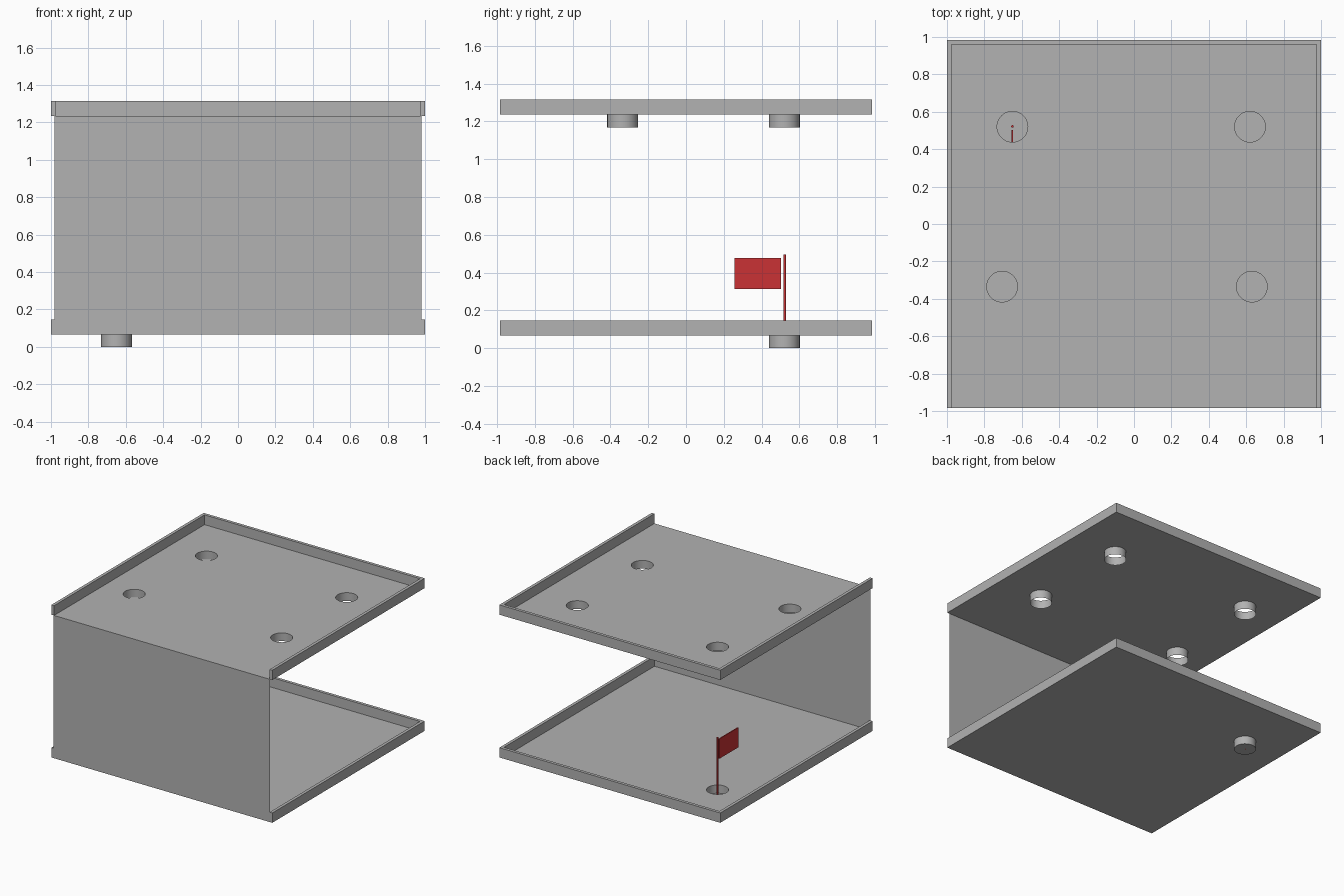
import bpy, bmesh, math
from mathutils import Vector

if "Cube" in bpy.data.objects:
    bpy.data.objects.remove(bpy.data.objects["Cube"])

W, D, T = 1.0, 0.985, 0.025      # half width, half depth, rim thickness
RIM_H, CUP_R, CUP_H, SEG = 0.08, 0.082, 0.067, 48
LOW_Z, HIGH_Z = 0.067, 1.235
FLAG_HOLE = (-0.65, 0.52)


def material(name, rgb):
    m = bpy.data.materials.new(name)
    m.diffuse_color = (*rgb, 1)
    m.use_nodes = True
    m.node_tree.nodes["Principled BSDF"].inputs["Base Color"].default_value = m.diffuse_color
    return m


grey = material("grey board", (0.445, 0.445, 0.445))
red = material("flag red", (0.59, 0.032, 0.035))


def finish(name, bm, mat, smooth=False):
    me = bpy.data.meshes.new(name)
    bm.to_mesh(me)
    bm.free()
    me.materials.append(mat)
    ob = bpy.data.objects.new(name, me)
    bpy.context.collection.objects.link(ob)
    if smooth:
        bpy.ops.object.select_all(action='DESELECT')
        ob.select_set(True)
        bpy.context.view_layer.objects.active = ob
        bpy.ops.object.shade_smooth_by_angle()
    return ob


def loop(bm, points):
    vs = [bm.verts.new(p) for p in points]
    return vs, [bm.edges.new((vs[i - 1], vs[i])) for i in range(len(vs))]


def circle(cx, cy, z):
    return [(cx + CUP_R * math.cos(a), cy + CUP_R * math.sin(a), z)
            for a in (2 * math.pi * i / SEG for i in range(SEG))]


def floor(name, z, holes):
    # thin board with round holes
    bm = bmesh.new()
    x, yb = W - T, D - T
    edges = loop(bm, [(-x, -D, z), (x, -D, z), (x, yb, z), (-x, yb, z)])[1]
    for h in holes:
        edges += loop(bm, circle(*h, z))[1]
    bmesh.ops.triangle_fill(bm, use_beauty=True, edges=edges, normal=(0, 0, 1))
    for f in bm.faces:
        f.normal_update()
        if f.normal.z < 0:
            f.normal_flip()
    finish(name, bm, grey)


def rim(name, z):
    # raised border on the left, back and right
    x, yb = W - T, D - T
    pts = [(-W, -D), (-x, -D), (-x, yb), (x, yb), (x, -D), (W, -D), (W, D), (-W, D)]
    bm = bmesh.new()
    f = bm.faces.new([bm.verts.new((*p, z)) for p in pts])
    ext = bmesh.ops.extrude_face_region(bm, geom=[f], use_keep_orig=True)
    bmesh.ops.translate(bm, vec=(0, 0, RIM_H),
                        verts=[v for v in ext["geom"] if isinstance(v, bmesh.types.BMVert)])
    bmesh.ops.recalc_face_normals(bm, faces=bm.faces)
    finish(name, bm, grey)


def cup(name, pos, z, bottom):
    # tube below a hole, closed only where the ball ends up
    bm = bmesh.new()
    top = [bm.verts.new(p) for p in circle(*pos, z)]
    low = [bm.verts.new(p) for p in circle(*pos, z - CUP_H)]
    for i in range(SEG):
        bm.faces.new((top[i - 1], low[i - 1], low[i], top[i]))
    if bottom:
        bm.faces.new(low[::-1])
    finish(name, bm, grey, True)


# lower and upper boards
upper_holes = [FLAG_HOLE, (0.62, 0.52), (-0.705, -0.335), (0.63, -0.335)]
for level, z, holes in (("lower", LOW_Z, [FLAG_HOLE]), ("upper", HIGH_Z, upper_holes)):
    floor(level + "_floor", z, holes)
    rim(level + "_rim", z)
    for i, h in enumerate(holes):
        cup(f"{level}_cup_{i + 1}", h, z, level == "lower")

# front wall joining the boards
bm = bmesh.new()
x = 0.98
bm.faces.new([bm.verts.new(p) for p in ((-x, -D, LOW_Z), (x, -D, LOW_Z),
                                        (x, -D, HIGH_Z), (-x, -D, HIGH_Z))])
finish("front_wall", bm, grey)

# flag pole
bm = bmesh.new()
bmesh.ops.create_cone(bm, cap_ends=True, segments=16, radius1=0.007, radius2=0.007, depth=0.495)
bmesh.ops.translate(bm, verts=bm.verts, vec=(-0.65, 0.522, 0.2475))
finish("flag_pole", bm, red, True)

# flag cloth
bm = bmesh.new()
bmesh.ops.create_cube(bm, size=1)
bmesh.ops.scale(bm, verts=bm.verts, vec=(0.008, 0.245, 0.162))
bmesh.ops.translate(bm, verts=bm.verts, vec=(-0.65, 0.38, 0.395))
finish("flag", bm, red)
